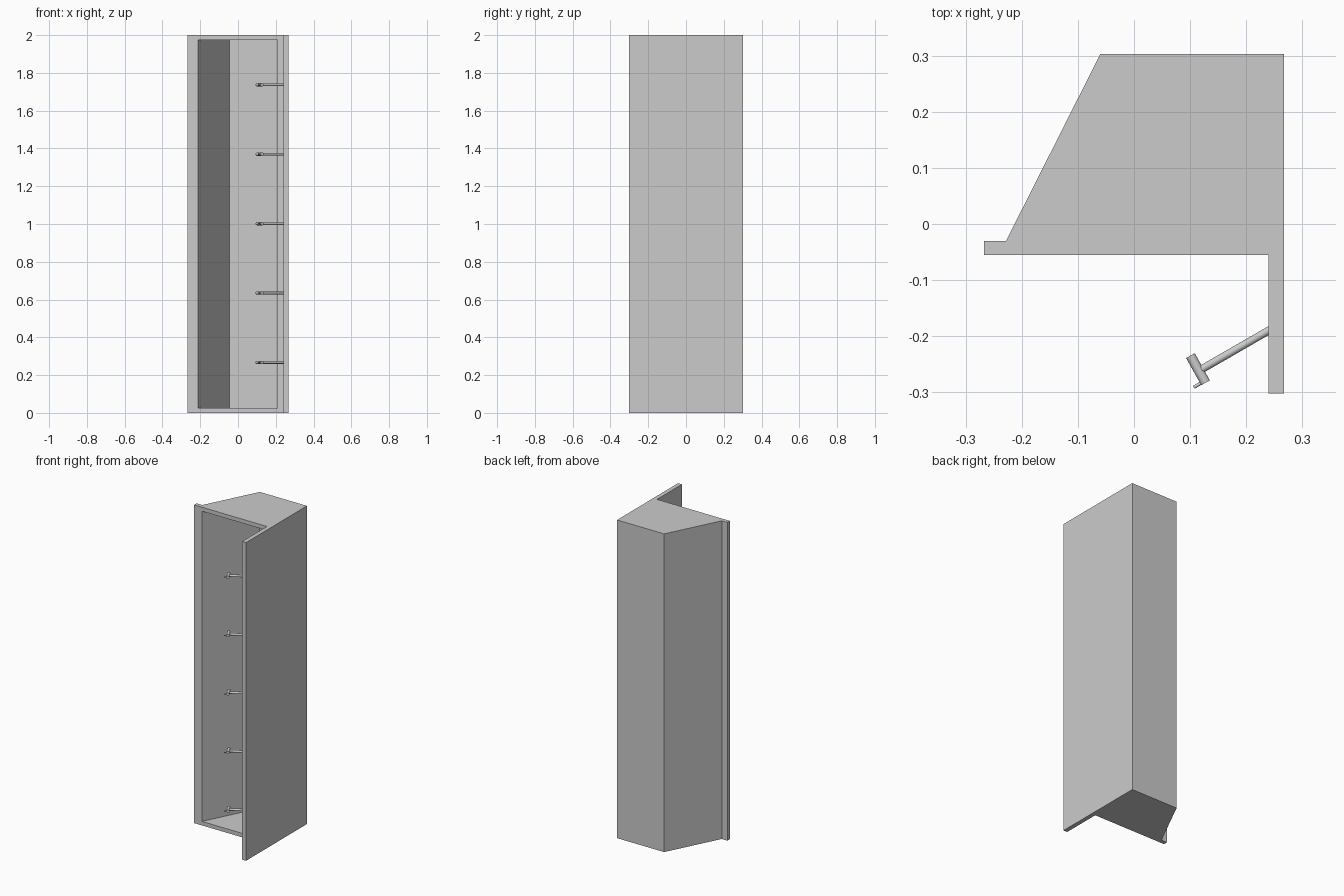
import bpy, bmesh
from mathutils import Vector

if "Cube" in bpy.data.objects:
    bpy.data.objects.remove(bpy.data.objects["Cube"])


def prism(name, pts, z0, z1):
    bm = bmesh.new()
    face = bm.faces.new([bm.verts.new((x, y, z0)) for x, y in pts])
    ext = bmesh.ops.extrude_face_region(bm, geom=[face])["geom"]
    verts = [v for v in ext if isinstance(v, bmesh.types.BMVert)]
    bmesh.ops.translate(bm, verts=verts, vec=(0, 0, z1 - z0))
    bmesh.ops.recalc_face_normals(bm, faces=bm.faces)
    me = bpy.data.meshes.new(name)
    bm.to_mesh(me)
    bm.free()
    ob = bpy.data.objects.new(name, me)
    bpy.context.collection.objects.link(ob)
    return ob


def rod(name, a, b, radius, sides=24):
    a, b = Vector(a), Vector(b)
    bpy.ops.mesh.primitive_cylinder_add(vertices=sides, radius=radius,
                                        depth=(b - a).length, location=(a + b) / 2)
    ob = bpy.context.object
    ob.name = name
    ob.rotation_euler = (b - a).to_track_quat('Z', 'Y').to_euler()
    bpy.ops.object.shade_smooth_by_angle()


# Cabinet shell with front flange, slanted side and projecting side panel
cabinet = prism("cabinet_shell", [
    (-0.267, -0.055), (0.24, -0.055), (0.24, -0.302), (0.267, -0.302),
    (0.267, 0.303), (-0.06, 0.303), (-0.228, -0.03), (-0.267, -0.03)], 0, 2)

# Hollow interior, open at the front
cutter = prism("interior_cutter", [
    (-0.225, -0.08), (0.21, -0.08), (0.21, 0.278), (-0.045, 0.278)], 0.025, 1.975)
cutter.hide_render = True
cut = cabinet.modifiers.new("interior", 'BOOLEAN')
cut.object = cutter
cut.solver = 'EXACT'
bpy.context.view_layer.objects.active = cabinet
bpy.ops.object.modifier_apply(modifier=cut.name)
bpy.data.objects.remove(cutter)

# Row of five angled pegs on the side panel
for i in range(5):
    z = 0.267 + i * 0.3675
    rod(f"peg_arm_{i + 1}", (0.245, -0.187, z), (0.114, -0.2626, z), 0.007)
    rod(f"peg_crossbar_{i + 1}", (0.1005, -0.2345, z), (0.1275, -0.283, z), 0.0088)
    rod(f"peg_pin_{i + 1}", (0.1255, -0.280, z), (0.1065, -0.291, z), 0.003, 16)
